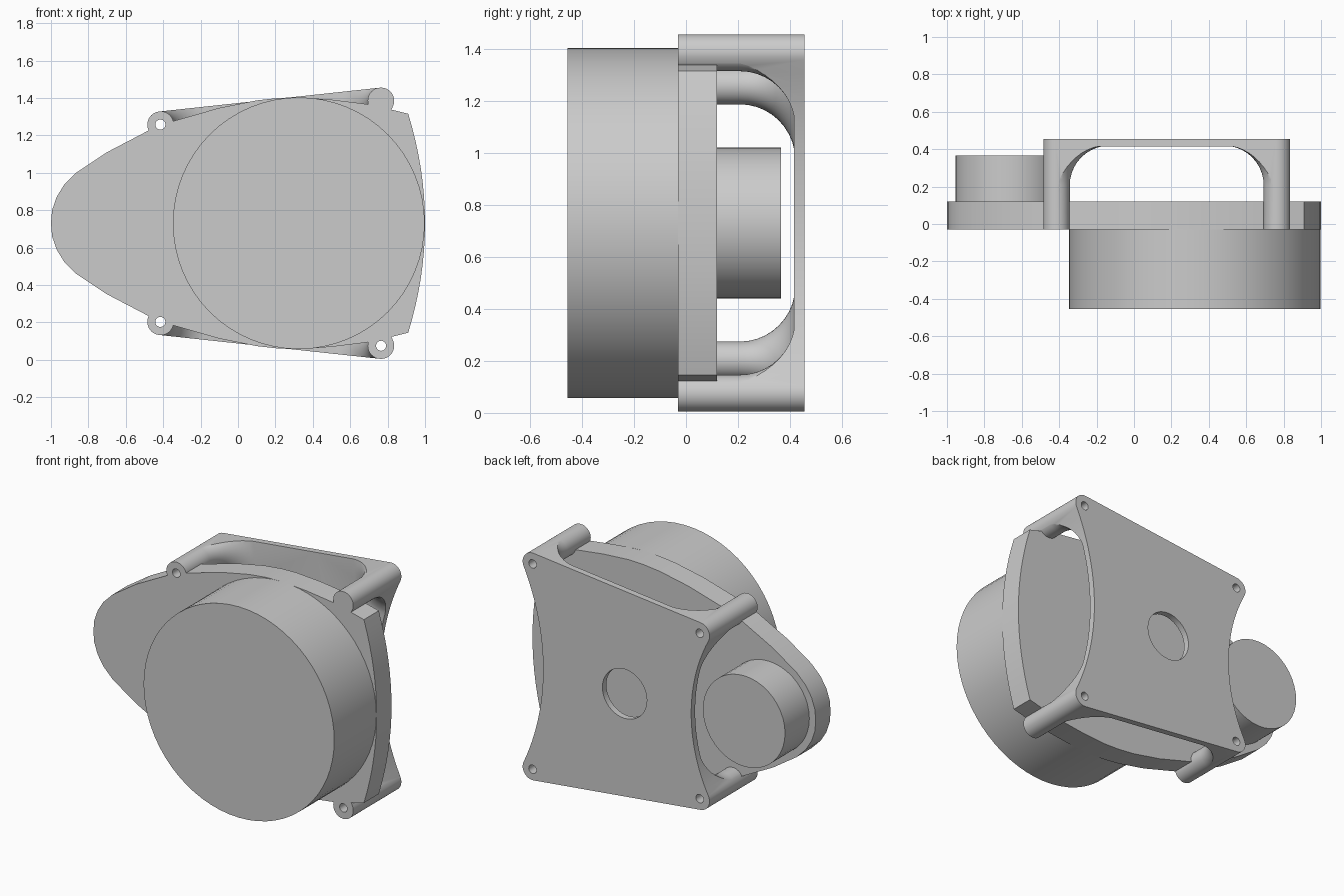
import bpy, bmesh
from math import sin, cos, pi, radians, atan2, hypot

if "Cube" in bpy.data.objects:
    bpy.data.objects.remove(bpy.data.objects["Cube"])

ZC = 0.73                                   # height of the symmetry axis
POSTS = [(-0.415, 0.5275), (0.765, 0.655)]  # x and offset from the axis
R = 0.07


def finish(name, bm):
    bmesh.ops.recalc_face_normals(bm, faces=bm.faces)
    me = bpy.data.meshes.new(name)
    bm.to_mesh(me)
    bm.free()
    ob = bpy.data.objects.new(name, me)
    bpy.context.collection.objects.link(ob)
    return ob


def skin(name, rings):
    """Closed solid through a row of equal-length rings."""
    bm = bmesh.new()
    rows = [[bm.verts.new(p) for p in ring] for ring in rings]
    n = len(rows[0])
    for a, b in zip(rows, rows[1:]):
        for i in range(n):
            j = (i + 1) % n
            bm.faces.new((a[i], a[j], b[j], b[i]))
    bm.faces.new(rows[0])
    bm.faces.new(rows[-1][::-1])
    return finish(name, bm)


def prism(name, half, y0, y1):
    """Extrude an upper half outline, mirrored about the axis."""
    pts = half + [(x, -d) for x, d in reversed(half) if d > 1e-5]
    return skin(name, [[(x, y, ZC + d) for x, d in pts] for y in (y0, y1)])


def lathe(name, x, d, profile, n):
    """Revolve (radius, y) pairs around an axis along y."""
    return skin(name, [[(x + r * cos(2 * pi * i / n), y, ZC + d + r * sin(2 * pi * i / n))
                        for i in range(n)] for r, y in profile])


def cylinder(name, x, d, r, y0, y1, n):
    return lathe(name, x, d, [(r, y0), (r, y1)], n)


def boolean(ob, tool, op):
    m = ob.modifiers.new(op, 'BOOLEAN')
    m.operation, m.solver, m.object = op, 'EXACT', tool
    bpy.context.view_layer.objects.active = ob
    bpy.ops.object.modifier_apply(modifier=m.name)


def arc(cx, cd, r, a0, a1, n):
    return [(cx + r * cos(a0 + (a1 - a0) * i / n), cd + r * sin(a0 + (a1 - a0) * i / n))
            for i in range(n + 1)]


# Main drum and small rear drum
cylinder("main_drum", 0.325, 0, 0.673, -0.455, -0.03, 64)
cylinder("rear_drum", -0.665, 0, 0.29, 0.12, 0.365, 40)

# Egg-shaped base plate with a bowed right end
half = [(-1, 0), (-0.994, 0.07), (-0.97, 0.14), (-0.93, 0.205), (-0.865, 0.27), (-0.7, 0.38),
        (-0.48, 0.495), (-0.35, 0.545), (-0.1, 0.617), (0.1, 0.657), (0.22, 0.67),
        (0.325, 0.673), (0.5, 0.661), (0.69, 0.637), (0.83, 0.605), (0.91, 0.585)]
half += [(1 - 0.09 * (k / 8) ** 2, 0.585 * k / 8) for k in range(7, -1, -1)]
plate = prism("base_plate", half, -0.03, 0.12)

# Bracket outline: rounded corners, straight top and bottom, concave sides
(lx, ld), (rx, rd) = POSTS
el, er = lx + 0.06, rx - 0.075              # deepest points of the concave sides
Rl = (ld**2 + 0.06**2 - R**2) / (2 * (0.06 + R))
Rr = (rd**2 + 0.075**2 - R**2) / (2 * (0.075 + R))
cl, cr = el - Rl, er + Rr
tl, tr = atan2(ld, lx - cl), atan2(rd, rx - cr)
top = pi / 2 + atan2(rd - ld, rx - lx)
outline = (arc(cl, 0, Rl, 0, tl, 12)[:-1] + arc(lx, ld, R, pi + tl, top, 12)
           + arc(rx, rd, R, top, tr - pi, 12) + arc(cr, 0, Rr, tr, pi, 12)[1:])
outline[0] = (el, 0)
outline[-1] = (er, 0)

# Rear bracket: thin plate with posts flaring into it, trimmed to the outline
bracket = prism("rear_bracket", [(-0.9, 0.95), (1.2, 0.95)], 0.415, 0.455)
F = 0.212
flare = [(0.0715, -0.03)] + [(0.0715 + F * (1 - cos(t)), 0.207 + F * sin(t))
                             for t in [radians(9 * k) for k in range(11)]]
tools = []
for x, d in POSTS:
    for s in (1, -1):
        post = lathe("post_form", x, d * s, flare, 40)
        boolean(bracket, post, 'UNION')
        tools.append(post)
trim = prism("trim_form", outline, -0.06, 0.48)
boolean(bracket, trim, 'INTERSECT')
tools.append(trim)

# Screw holes (the upper right one is blind) and the central opening
for x, d in POSTS:
    for s in (1, -1):
        blind = x > 0 and s > 0
        drill = cylinder("drill", x, d * s, 0.027, 0.25 if blind else -0.1, 0.6, 20)
        boolean(bracket, drill, 'DIFFERENCE')
        if not blind:
            boolean(plate, drill, 'DIFFERENCE')
        tools.append(drill)
bore = cylinder("bore", 0.115, 0, 0.157, 0.3, 0.6, 40)
boolean(bracket, bore, 'DIFFERENCE')
tools.append(bore)

for t in tools:
    bpy.data.objects.remove(t, do_unlink=True)

for ob in bpy.context.collection.objects:
    ob.select_set(True)
    bpy.context.view_layer.objects.active = ob
bpy.ops.object.shade_smooth_by_angle(angle=radians(30))
